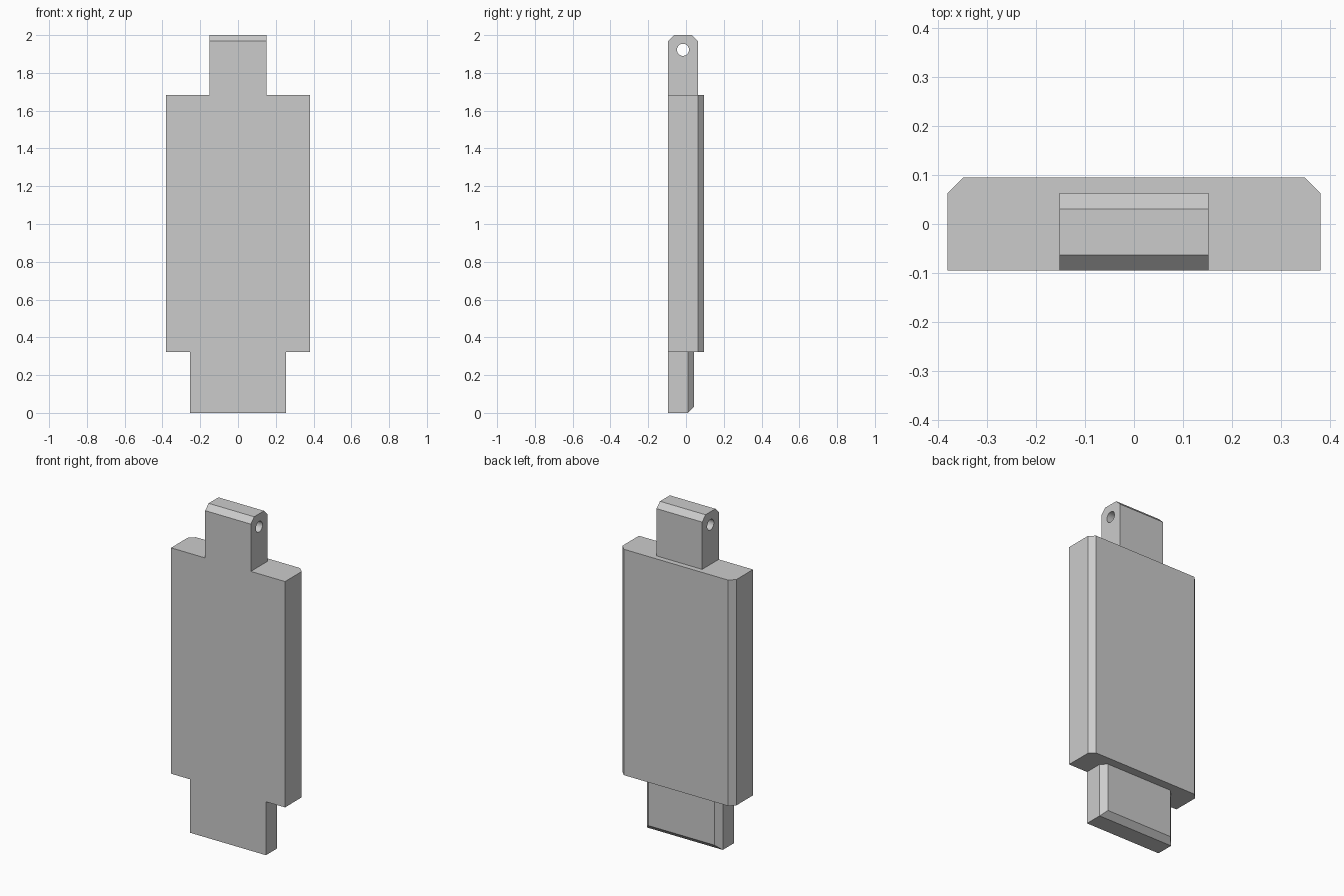
import bpy
import bmesh
import math
from mathutils import Matrix

default = bpy.data.objects.get("Cube")
if default:
    bpy.data.objects.remove(default, do_unlink=True)

grey = bpy.data.materials.new("plain_grey")
grey.use_nodes = True
colour = (0.6, 0.6, 0.6, 1.0)
grey.diffuse_color = colour
grey.node_tree.nodes["Principled BSDF"].inputs["Base Color"].default_value = colour

FRONT = -0.095      # all parts share one flush front plane
CHAMFER = 0.032
BOTTOM, TOP = 0.322, 1.683


def chamfered_block(name, half_width, back, low, high, is_chamfered):
    """Box whose edges picked by is_chamfered(midpoint, direction) are cut at 45 degrees.
    The midpoint and direction are those of a unit cube centred on the origin."""
    bm = bmesh.new()
    bmesh.ops.create_cube(bm, size=1)
    picked = []
    for edge in bm.edges:
        a, b = (v.co for v in edge.verts)
        if is_chamfered((a + b) / 2, b - a):
            picked.append(edge)
    for v in bm.verts:
        v.co.x *= 2 * half_width
        v.co.y = back if v.co.y > 0 else FRONT
        v.co.z = high if v.co.z > 0 else low
    bmesh.ops.bevel(bm, geom=picked, offset=CHAMFER, offset_type='OFFSET',
                    segments=1, profile=0.5, affect='EDGES')
    bmesh.ops.recalc_face_normals(bm, faces=bm.faces)
    mesh = bpy.data.meshes.new(name)
    bm.to_mesh(mesh)
    bm.free()
    mesh.materials.append(grey)
    obj = bpy.data.objects.new(name, mesh)
    bpy.context.collection.objects.link(obj)
    return obj


# Wide main panel: upright back edges chamfered
chamfered_block("main_panel", 0.38, 0.095, BOTTOM, TOP,
                lambda mid, way: mid.y > 0.1 and abs(way.z) > 0.5)

# Bottom tongue: back edges chamfered at both sides and underneath
chamfered_block("bottom_tongue", 0.253, 0.043, 0, BOTTOM,
                lambda mid, way: mid.y > 0.1 and mid.z < 0.1)

# Top lug: upper front and back edges chamfered
lug = chamfered_block("top_lug", 0.152, 0.063, TOP, 2,
                      lambda mid, way: mid.z > 0.1 and abs(way.x) > 0.5)

# Pin hole bored sideways through the lug
bm = bmesh.new()
bmesh.ops.create_cone(bm, cap_ends=True, segments=32, radius1=0.032, radius2=0.032,
                      depth=1, matrix=Matrix.Translation((0, -0.016, 1.922))
                      @ Matrix.Rotation(math.pi / 2, 4, 'Y'))
cutter_mesh = bpy.data.meshes.new("pin_hole_cutter")
bm.to_mesh(cutter_mesh)
bm.free()
cutter_mesh.materials.append(grey)
cutter = bpy.data.objects.new("pin_hole_cutter", cutter_mesh)
cutter.hide_render = True
bpy.context.collection.objects.link(cutter)

bore = lug.modifiers.new("pin_hole", 'BOOLEAN')
bore.operation = 'DIFFERENCE'
bore.solver = 'EXACT'
bore.object = cutter
bpy.context.view_layer.update()
bored = bpy.data.meshes.new_from_object(
    lug.evaluated_get(bpy.context.evaluated_depsgraph_get()))
lug.modifiers.clear()
lug.data = bored
bpy.data.objects.remove(cutter, do_unlink=True)

# Smooth the bore while keeping the chamfers crisp
bpy.ops.object.select_all(action='DESELECT')
lug.select_set(True)
bpy.context.view_layer.objects.active = lug
bpy.ops.object.shade_smooth_by_angle(angle=math.radians(30))
